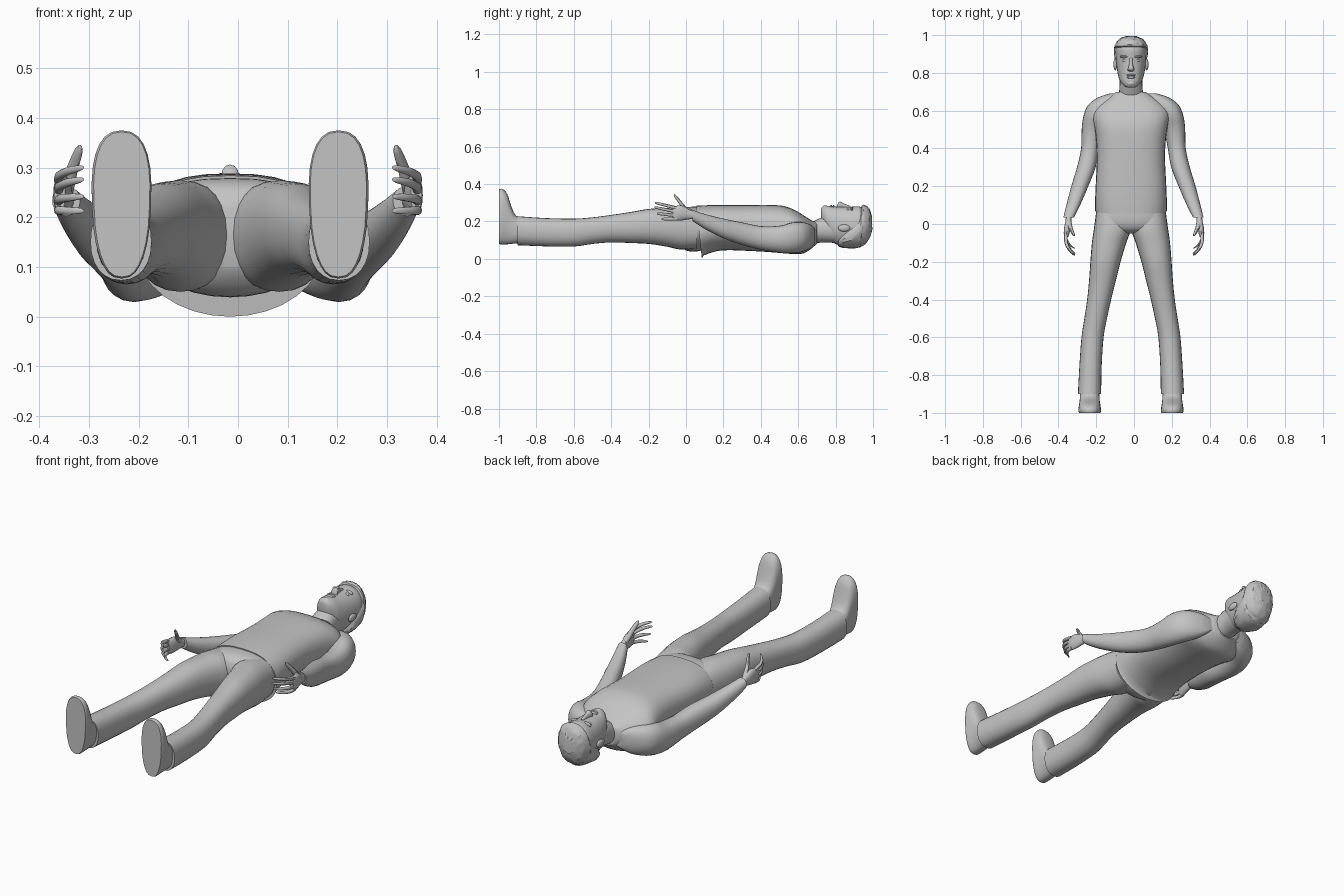
import bpy, bmesh, math, random
from mathutils import Vector

random.seed(4)
CX = -0.016          # body centre line
ARM_CX = -0.006      # arms sit slightly off the body centre line

grey = bpy.data.materials.new("plain grey")
grey.diffuse_color = (0.55, 0.55, 0.55, 1)


def finish(name, bm, angle=40):
    bmesh.ops.recalc_face_normals(bm, faces=bm.faces)
    me = bpy.data.meshes.new(name)
    bm.to_mesh(me)
    bm.free()
    me.materials.append(grey)
    ob = bpy.data.objects.new(name, me)
    bpy.context.collection.objects.link(ob)
    bpy.ops.object.select_all(action='DESELECT')
    ob.select_set(True)
    bpy.context.view_layer.objects.active = ob
    bpy.ops.object.shade_smooth_by_angle(angle=math.radians(angle))
    return ob


def smooth_rings(rings, steps):
    """Catmull-Rom interpolation between the given sections."""
    out = []
    for i in range(len(rings) - 1):
        p0, p1 = rings[max(i - 1, 0)], rings[i]
        p2, p3 = rings[i + 1], rings[min(i + 2, len(rings) - 1)]
        for k in range(steps):
            t = k / steps
            out.append([0.5 * (2*b + (c - a)*t + (2*a - 5*b + 4*c - d)*t*t
                               + (3*b - a - 3*c + d)*t**3)
                        for a, b, c, d in zip(p0, p1, p2, p3)])
    return out + [list(rings[-1])]


def loft(name, rings, side=1, cx=CX, n_top=2.3, n_bot=2.0, segs=24, steps=3,
         taper=0.0, warp=None, angle=40):
    """Skin rounded sections (y, x_min, x_max, z_min, z_max) along y."""
    bm = bmesh.new()
    loops = []
    for y, xa, xb, za, zb in smooth_rings(rings, steps):
        loop = []
        for k in range(segs):
            a = 2 * math.pi * k / segs
            c, s = math.cos(a), math.sin(a)
            n = n_top if s > 0 else n_bot
            u = math.copysign(abs(c) ** (2 / n), c) * (1 + taper * s)
            w = math.copysign(abs(s) ** (2 / n), s)
            p = Vector((cx + side * ((xa + xb) / 2 + u * (xb - xa) / 2), y,
                        (za + zb) / 2 + w * (zb - za) / 2))
            loop.append(bm.verts.new(warp(p) if warp else p))
        loops.append(loop)
    for A, B in zip(loops, loops[1:]):
        for k in range(segs):
            j = (k + 1) % segs
            bm.faces.new((A[k], A[j], B[j], B[k]))
    bm.faces.new(loops[0])
    bm.faces.new(loops[-1])
    return finish(name, bm, angle)


def centred(rows):
    return [(y, -r, r, a, b) for y, r, a, b in rows]


def blob(name, loc, size):
    bm = bmesh.new()
    bmesh.ops.create_uvsphere(bm, u_segments=14, v_segments=8, radius=1)
    for v in bm.verts:
        v.co = Vector((v.co.x * size[0] + loc[0] + CX, v.co.y * size[1] + loc[1],
                       v.co.z * size[2] + loc[2]))
    return finish(name, bm)


# sweater body, the hem dips lower at the front
def hem(p):
    if p.y < 0.1:
        p.y += 0.03 * (1 - p.z / 0.28) * (0.1 - p.y) / 0.04 - 0.005
    return p


loft("sweater_body", centred([
    (0.06, .190, .000, .284), (0.12, .190, .028, .287), (0.20, .187, .046, .288),
    (0.35, .180, .042, .288), (0.45, .185, .036, .288), (0.52, .195, .030, .283),
    (0.58, .205, .026, .262), (0.63, .180, .030, .232), (0.67, .125, .055, .207),
    (0.70, .075, .080, .195)]), n_top=2.6, segs=32, warp=hem)

# seat of the trousers
loft("trouser_seat", centred([
    (0.14, .170, .060, .270), (0.06, .184, .040, .279), (0.0, .186, .045, .275),
    (-.035, .130, .075, .255), (-.05, .06, .10, .22)]), n_top=2.5, segs=32)

# neck
loft("neck", centred([
    (0.66, .066, .085, .190), (0.70, .063, .085, .210), (0.74, .060, .088, .225),
    (0.80, .062, .085, .220)]))

# head
loft("head", centred([
    (0.722, .018, .215, .266), (0.73, .036, .185, .280), (0.755, .057, .130, .284),
    (0.79, .069, .085, .280), (0.84, .077, .068, .278), (0.88, .081, .065, .278),
    (0.92, .082, .070, .281), (0.95, .077, .085, .270), (0.975, .062, .110, .250),
    (0.99, .040, .140, .215)]), n_top=2.2, segs=32)


# short hair with a ruffled surface
def ruffle(p):
    c = Vector((CX, 0.89, 0.165))
    return c + (p - c) * random.uniform(0.985, 1.03)


loft("hair", centred([
    (0.815, .045, .068, .120), (0.84, .074, .060, .150), (0.88, .086, .058, .190),
    (0.925, .088, .062, .235), (0.94, .086, .070, .284), (0.965, .075, .085, .281),
    (0.982, .056, .115, .260), (0.993, .028, .150, .220)]),
    segs=36, warp=ruffle, angle=25)

# nose
loft("nose", centred([
    (0.808, .010, .262, .286), (0.815, .018, .262, .301), (0.825, .015, .262, .306),
    (0.85, .009, .262, .294), (0.88, .008, .262, .282)]), segs=12)
# mouth and chin
blob("upper_lip", (0, .788, .279), (.025, .006, .009))
blob("lower_lip", (0, .776, .279), (.021, .007, .009))
blob("chin", (0, .745, .271), (.025, .016, .016))

for s, tag in ((1, "right"), (-1, "left")):
    # eyes, brows and ears
    blob(f"eye_{tag}", (s * .033, .866, .262), (.015, .008, .010))
    blob(f"brow_{tag}", (s * .034, .886, .266), (.025, .007, .013))
    blob(f"ear_{tag}", (s * .083, .845, .165), (.010, .032, .019))

    # trouser leg
    loft(f"trouser_leg_{tag}", [
        (0.06, .005, .185, .055, .262), (-.03, .002, .197, .050, .274),
        (-.10, .025, .207, .065, .272), (-.20, .055, .215, .080, .267),
        (-.30, .080, .222, .085, .250), (-.40, .105, .232, .088, .235),
        (-.50, .127, .247, .080, .222), (-.60, .145, .262, .066, .215),
        (-.75, .155, .273, .067, .218), (-.90, .158, .281, .073, .228)], s, n_bot=2.2)

    # shoe, sole facing the front
    loft(f"shoe_{tag}", [
        (-1.0, .162, .274, .080, .372), (-.990, .159, .278, .077, .375),
        (-.975, .160, .277, .077, .371), (-.955, .163, .274, .078, .345),
        (-.935, .166, .271, .080, .285), (-.91, .168, .270, .083, .232),
        (-.86, .170, .268, .085, .210)], s, n_top=2.4, n_bot=2.6, taper=.14, segs=28)

    # sleeve with shoulder
    loft(f"sleeve_{tag}", [
        (0.69, .070, .130, .085, .160), (0.67, .080, .190, .060, .180),
        (0.63, .100, .243, .040, .195), (0.57, .140, .268, .030, .195),
        (0.50, .165, .277, .033, .177), (0.40, .185, .280, .050, .175),
        (0.30, .203, .302, .075, .195), (0.20, .242, .332, .110, .215),
        (0.10, .285, .358, .160, .240), (0.035, .318, .374, .203, .262)],
        s, ARM_CX if s > 0 else 0)

    # palm
    loft(f"palm_{tag}", [
        (0.06, .330, .360, .212, .248), (0.02, .331, .362, .212, .262),
        (-.02, .335, .370, .206, .284), (-.05, .342, .372, .204, .284),
        (-.07, .348, .370, .208, .280)], s, 0, segs=16)

    # fingers curling inwards
    for i, (z0, z1, tip) in enumerate([(.272, .300, -.165), (.252, .276, -.168),
                                       (.232, .242, -.155), (.214, .213, -.130)]):
        rows = []
        for t, x, r in ((0, .360, .010), (.4, .360, .009), (.75, .342, .008),
                        (.95, .320, .006), (1, .313, .003)):
            z = z0 + (z1 - z0) * t
            rows.append((-.05 + (tip + .05) * t, x - r, x + r, z - r, z + r))
        loft(f"finger_{i + 1}_{tag}", rows, s, 0, segs=10, steps=2)

    # thumb
    loft(f"thumb_{tag}", [
        (0.015, .332, .354, .232, .264), (-.015, .326, .350, .258, .297),
        (-.035, .320, .340, .290, .322), (-.055, .313, .329, .318, .343),
        (-.064, .314, .322, .334, .346)], s, 0, segs=10, steps=2)
